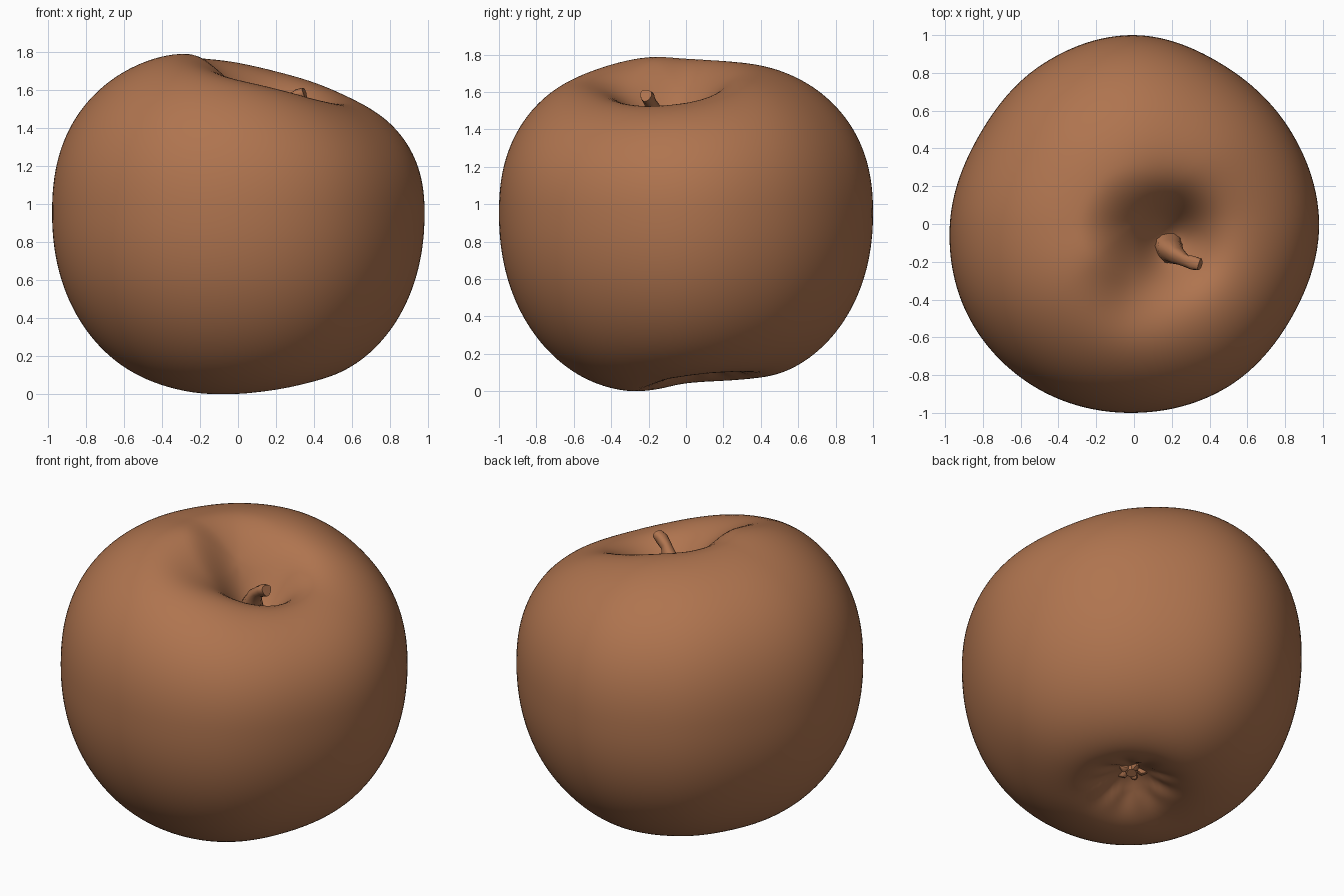
import bpy, bmesh, math
from mathutils import Vector

if "Cube" in bpy.data.objects:
    bpy.data.objects.remove(bpy.data.objects["Cube"])

skin = bpy.data.materials.new("warm_brown")
skin.diffuse_color = (0.43, 0.175, 0.078, 1)
skin.use_nodes = True
skin.node_tree.nodes["Principled BSDF"].inputs["Base Color"].default_value = skin.diffuse_color

SEG, RINGS = 144, 48          # segments around, rings per half
Z_EQ = 0.95                   # height of the widest ring
P_TOP, P_LOW = 2.32, 2.15     # fullness of the upper and lower halves

# Values at equal angles, counter-clockwise from +x
RADIUS = [.98, .965, .965, 1.0, .975, .945, .975, 1.005, 1.01, 1.0, .995, .97]
TOP = [.725, .805, .845, .86, .875, .90, .85, .745]
BOTTOM = [1.01, 1.01, 1.01, 1.005, 1.0, 1.03, 1.04, 1.03]


def around(vals, a):
    """Smooth periodic interpolation of values spaced evenly over a turn."""
    n = len(vals)
    t = (a / math.tau) % 1 * n
    i, f = int(t), t % 1
    p0, p1, p2, p3 = (vals[(i + k) % n] for k in (-1, 0, 1, 2))
    return p1 + .5 * f * (p2 - p0 + f * (2*p0 - 5*p1 + 4*p2 - p3
                                         + f * (3*(p1 - p2) + p3 - p0)))


def bump(x, y, cx, cy, s):
    return math.exp(-((x - cx)**2 + (y - cy)**2) / (2 * s * s))


def surface(a, phi):
    """Point on the fruit; phi runs from -90 (bottom) to 90 degrees (top)."""
    u = math.cos(phi)
    r = around(RADIUS, a) * u
    x, y = r * math.cos(a), r * math.sin(a)
    w = min(1, u / .3)
    w = w * w * (3 - 2 * w)
    if phi >= 0:
        h = .81 + (around(TOP, a) - .81) * w
        z = Z_EQ + h * max(0, 1 - u**P_TOP) ** (1 / P_TOP)
        # stem hollow, its wide slope, and the groove towards the front
        z -= .25 * bump(x, y, .18, -.08, .145) + .11 * bump(x, y, .17, -.1, .27)
        z -= .065 * bump(x, y, .0, -.36, .15)
    else:
        h = 1.01 + (around(BOTTOM, a) - 1.01) * w
        z = Z_EQ - h * max(0, 1 - u**P_LOW) ** (1 / P_LOW)
        # blossom hollow with faint puckered ribs
        z += .09 * bump(x, y, .06, .06, .34) + .14 * bump(x, y, .1, .1, .15)
        d = math.hypot(x - .1, y - .1)
        rib = math.cos(9 * math.atan2(y - .1, x - .1))
        z += .006 * rib * math.exp(-((d - .17) / .08)**2)
    return Vector((x, y, z))


def finish(bm, name, angle=60):
    bmesh.ops.recalc_face_normals(bm, faces=bm.faces[:])
    me = bpy.data.meshes.new(name)
    bm.to_mesh(me)
    bm.free()
    me.materials.append(skin)
    ob = bpy.data.objects.new(name, me)
    bpy.context.collection.objects.link(ob)
    bpy.ops.object.select_all(action='DESELECT')
    ob.select_set(True)
    bpy.context.view_layer.objects.active = ob
    bpy.ops.object.shade_smooth_by_angle(angle=math.radians(angle))
    return ob


def skin_rings(bm, rings, cap):
    for lo, hi in zip(rings, rings[1:]):
        n = len(lo)
        for j in range(n):
            k = (j + 1) % n
            bm.faces.new((lo[j], lo[k], hi[k], hi[j]))
    if cap:
        bm.faces.new(rings[0])
        bm.faces.new(rings[-1])


# Fruit body
bm = bmesh.new()
rings = []
for i in range(1, 2 * RINGS):
    phi = math.pi * (i / (2 * RINGS) - .5)
    rings.append([bm.verts.new(surface(math.tau * j / SEG, phi))
                  for j in range(SEG)])
skin_rings(bm, rings, False)
for ring, phi in ((rings[0], -math.pi / 2), (rings[-1], math.pi / 2)):
    pole = bm.verts.new(surface(0, phi))
    for j in range(SEG):
        bm.faces.new((ring[j], ring[(j + 1) % SEG], pole))
low = min(v.co.z for v in bm.verts)
for v in bm.verts:                      # rest on the ground
    v.co.z -= low
finish(bm, "fruit_body")


def tube(name, path, radii, sides=14):
    """Round tube through a path, with a slightly lumpy section."""
    bm = bmesh.new()
    pts = [Vector(p) for p in path]
    rings = []
    for i, p in enumerate(pts):
        d = pts[min(i + 1, len(pts) - 1)] - pts[max(i - 1, 0)]
        q = d.to_track_quat('Z', 'Y')
        ring = []
        for j in range(sides):
            a = math.tau * j / sides
            r = radii[i] * (1 + .1 * math.cos(3 * a + i))
            ring.append(bm.verts.new(
                p + q @ Vector((r * math.cos(a), r * math.sin(a), 0))))
        rings.append(ring)
    skin_rings(bm, rings, True)
    return finish(bm, name, 50)


# Stem leaning out of the hollow
tube("stem",
     [(.17, -.11, 1.27), (.19, -.14, 1.42), (.225, -.165, 1.49),
      (.27, -.19, 1.54), (.315, -.205, 1.57), (.35, -.215, 1.582)],
     [.085, .065, .045, .032, .036, .032])

# Dried blossom end in the lower hollow
tube("blossom_end", [(.1, .1, .26), (.1, .1, .18), (.11, .11, .14)],
     [.06, .045, .03], 10)
for k in range(5):
    a = math.tau * k / 5
    c, s = math.cos(a), math.sin(a)
    tube("blossom_sepal",
         [(.1 + .02 * c, .1 + .02 * s, .19), (.1 + .06 * c, .1 + .06 * s, .155),
          (.1 + .085 * c, .1 + .085 * s, .16)], [.022, .02, .008], 8)
